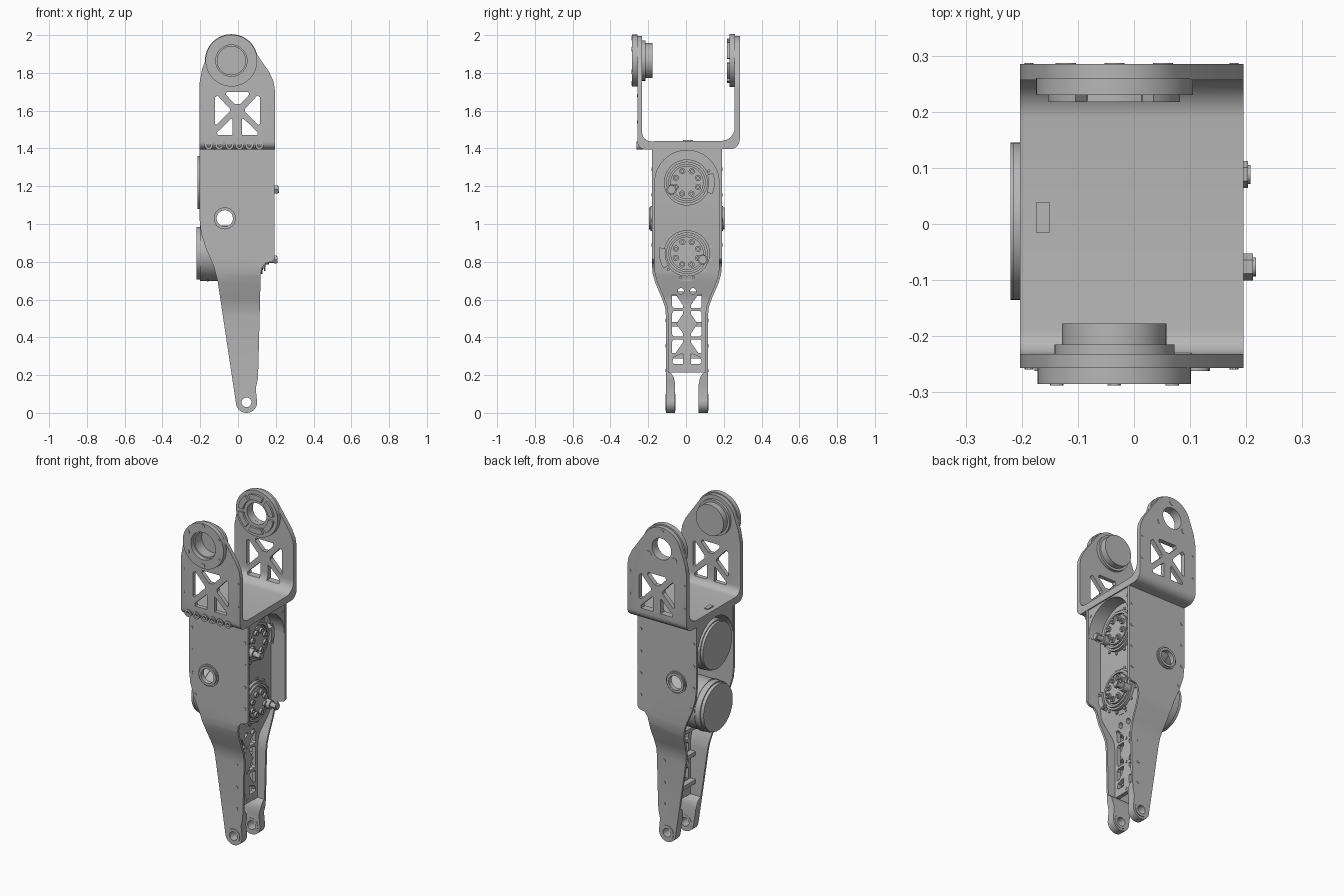
import bpy, bmesh
from math import sin, cos, pi, radians

cube = bpy.data.objects.get("Cube")
if cube:
    bpy.data.objects.remove(cube, do_unlink=True)

metal = bpy.data.materials.new("grey_metal")
metal.use_nodes = True
GREY = (0.47, 0.47, 0.47, 1)
metal.diffuse_color = GREY
metal.node_tree.nodes["Principled BSDF"].inputs["Base Color"].default_value = GREY

MID = 0.005                      # y of the link's middle plane
HEAD = (-0.035, 1.865)           # upper joint axis (x, z)
FOOT = (0.045, 0.056)            # lower joint axis (x, z)
MOTORS = (1.22, 0.845)           # motor axis heights
parts = []


def prism(name, pts, axis, a, b):
    """Extrude a 2D outline along x (points y,z) or y (points x,z)."""
    bm = bmesh.new()
    put = (lambda p, d: (d, p[0], p[1])) if axis == "x" else (lambda p, d: (p[0], d, p[1]))
    low = [bm.verts.new(put(p, a)) for p in pts]
    high = [bm.verts.new(put(p, b)) for p in pts]
    bm.faces.new(low)
    bm.faces.new(high)
    for i in range(len(pts)):
        j = (i + 1) % len(pts)
        bm.faces.new((low[i], low[j], high[j], high[i]))
    bmesh.ops.recalc_face_normals(bm, faces=bm.faces)
    mesh = bpy.data.meshes.new(name)
    bm.to_mesh(mesh)
    bm.free()
    mesh.materials.append(metal)
    ob = bpy.data.objects.new(name, mesh)
    bpy.context.collection.objects.link(ob)
    parts.append(ob)
    return ob


def arc(c, r, start, end, n):
    return [(c[0] + r * cos(radians(start + (end - start) * i / n)),
             c[1] + r * sin(radians(start + (end - start) * i / n))) for i in range(n + 1)]


def disc(name, c, r, axis, a, b, n=40):
    return prism(name, arc(c, r, 0, 360, n)[:-1], axis, a, b)


def rect(u0, u1, v0, v1):
    return [(u0, v0), (u1, v0), (u1, v1), (u0, v1)]


def boolean(ob, tool, mode="DIFFERENCE"):
    mod = ob.modifiers.new("cut", "BOOLEAN")
    mod.operation, mod.object, mod.solver = mode, tool, "EXACT"
    bpy.context.view_layer.objects.active = ob
    bpy.ops.object.modifier_apply(modifier=mod.name)
    parts.remove(tool)
    bpy.data.objects.remove(tool, do_unlink=True)


def ring(name, c, r, hole, axis, a, b, n=40):
    ob = disc(name, c, r, axis, a, b, n)
    boolean(ob, disc("cutter", c, hole, axis, a - 0.1, b + 0.1, n))
    return ob


def around(c, r, count, start=0):
    return arc(c, r, start, start + 360, count)[:-1]


# Upper U bracket: bent sheet trimmed to the lug outline
sheet = (arc((-0.217, 1.435), 0.04, 180, 270, 6) + arc((0.235, 1.447), 0.05, 270, 360, 6)
         + [(0.285, 2.1), (0.257, 2.1)] + arc((0.187, 1.51), 0.07, 0, -90, 8)
         + arc((-0.187, 1.483), 0.045, 270, 180, 6) + [(-0.232, 2.1), (-0.257, 2.1)])
bracket = prism("upper_bracket", sheet, "x", -0.5, 0.5)
lug = ([(-0.203, 1.3), (0.195, 1.3), (0.195, 1.71), (0.188, 1.755), (0.165, 1.805)]
       + arc(HEAD, 0.13, 33, 165, 20) + [(-0.19, 1.82), (-0.203, 1.75)])
boolean(bracket, prism("cutter", lug, "y", -1, 1), "INTERSECT")
windows = [[(-0.06, 1.7), (0.055, 1.7), (0.06, 1.685), (0.012, 1.635), (-0.017, 1.635), (-0.065, 1.685)]]
for s in (-1, 1):
    windows.append([(-0.003 + s * u, v) for u, v in
                    ((0.12, 1.67), (0.105, 1.68), (0.04, 1.61), (0.04, 1.595), (0.11, 1.525), (0.12, 1.53))])
    windows.append([(-0.003 + s * u, v) for u, v in
                    ((0.025, 1.56), (0.035, 1.555), (0.108, 1.485), (0.105, 1.47), (0.025, 1.47))])
for w in windows:
    boolean(bracket, prism("cutter", w, "y", -1, 1))
boolean(bracket, disc("cutter", HEAD, 0.083, "y", -0.5, 0))
boolean(bracket, disc("cutter", HEAD, 0.065, "y", 0, 0.5))

# Front joint flange with closed bearing cup
ring("front_flange", HEAD, 0.137, 0.083, "y", -0.285, -0.256, 48)
ring("front_cup_wall", HEAD, 0.093, 0.075, "y", -0.258, -0.19)
disc("front_cup_cap", HEAD, 0.093, "y", -0.192, -0.177)
ring("front_cup_collar", HEAD, 0.107, 0.09, "y", -0.234, -0.215)
for p in around(HEAD, 0.119, 6, 30):
    disc("flange_bolt", p, 0.012, "y", -0.288, -0.28, 12)

# Rear joint ring with segmented face
ring("rear_ring", HEAD, 0.14, 0.065, "y", 0.23, 0.26, 48)
for k in range(6):
    seg = arc(HEAD, 0.118, 60 * k + 6, 60 * k + 54, 8) + arc(HEAD, 0.085, 60 * k + 54, 60 * k + 6, 8)
    prism("rear_ring_segment", seg, "y", 0.217, 0.232)
for p in around(HEAD, 0.1, 3, 90):
    disc("rear_bolt", p, 0.018, "y", 0.28, 0.287, 16)

# Bolt row along the bracket bend, and edge screws on the lugs
for x in (-0.155, -0.1, -0.045, 0.008, 0.06, 0.113):
    ring("bend_bolt", (x, 1.416), 0.022, 0.01, "y", -0.262, -0.225, 16)
for x in (-0.187, 0.178):
    for z in (1.54, 1.68):
        disc("lug_screw", (x, z), 0.008, "y", -0.259, -0.25, 10)
        disc("lug_screw", (x, z), 0.008, "y", 0.28, 0.287, 10)

# Two long side plates: bent sheet trimmed to the link outline
outline = ([(-0.203, 1.4), (-0.203, 1.02), (-0.195, 0.95), (-0.17, 0.87), (-0.13, 0.78), (-0.108, 0.7)]
           + arc(FOOT, 0.056, 190, 370, 18)
           + [(0.094, 0.13), (0.105, 0.18), (0.108, 0.25), (0.12, 0.73), (0.127, 0.77), (0.145, 0.793),
              (0.18, 0.8), (0.193, 0.815), (0.193, 1.4)])
bend = [(0.185, 0.78), (0.181, 0.735), (0.168, 0.69), (0.132, 0.605), (0.116, 0.56), (0.111, 0.51)]
for s, side in ((-1, "front"), (1, "rear")):
    def y(d):
        return MID + s * d
    half = ([(0.185, 1.4)] + bend + [(0.11, -0.1), (0.062, -0.1), (0.062, 0.15), (0.07, 0.19), (0.085, 0.21), (0.097, 0.215)]
            + [(d - 0.014, z) for d, z in reversed(bend)] + [(0.171, 1.4)])
    plate = prism(side + "_side_plate", [(y(d), z) for d, z in half], "x", -0.5, 0.5)
    boolean(plate, prism("cutter", outline, "y", -1, 1), "INTERSECT")
    boolean(plate, disc("cutter", FOOT, 0.026, "y", -1, 1, 24))
    boolean(plate, disc("cutter", (-0.07, 1.03), 0.044, "y", -1, 1, 32))
    # Grommet, foot bush and screws on this plate
    lo, hi = sorted((y(0.178), y(0.192)))
    ring(side + "_grommet", (-0.07, 1.03), 0.066, 0.043, "y", lo, hi)
    lo, hi = sorted((y(0.192), y(0.2)))
    ring(side + "_grommet_lip", (-0.07, 1.03), 0.058, 0.043, "y", lo, hi)
    lo, hi = sorted((y(0.06), y(0.114)))
    ring(side + "_foot_bush", FOOT, 0.043, 0.026, "y", lo, hi, 28)
    screws = [(x, z, 0.185) for x in (-0.184, 0.172) for z in (1.29, 1.155, 1.02)]
    screws += [(-0.163, 0.89, 0.185), (0.172, 0.89, 0.185)] + [(0.066, z, 0.11) for z in (0.49, 0.355, 0.225)]
    for x, z, d in screws:
        lo, hi = sorted((y(d - 0.01), y(d + 0.003)))
        disc("plate_screw", (x, z), 0.009, "y", lo, hi, 10)

# Arched head block between the side plates
arch = prism("arch_block", rect(MID - 0.175, MID + 0.175, 1.22, 1.4), "x", -0.2, 0.188)
boolean(arch, disc("cutter", (MID, 1.22), 0.17, "x", -1, 1, 64))
for s in (-1, 1):
    disc("arch_screw", (MID + s * 0.155, 1.35), 0.009, "x", 0.18, 0.191, 10)

# Inner web with a lattice in its narrow lower half
web = prism("inner_web", [(0.1, 1.39), (0.1, 0.74), (0.06, 0.6), (0.06, 0.2),
                          (0.035, 0.2), (0.035, 0.61), (0.075, 0.75), (0.075, 1.39)], "y", -0.5, 0.5)
right = [(0.175, 1.4), (0.175, 0.73), (0.16, 0.685), (0.124, 0.605), (0.105, 0.55), (0.1, 0.215)]
boolean(web, prism("cutter", [(MID + d, z) for d, z in right]
                   + [(MID - d, z) for d, z in reversed(right)], "x", -1, 1), "INTERSECT")
for s in (-1, 1):
    boolean(web, disc("cutter", (MID + s * 0.032, 0.645), 0.016, "x", -1, 1, 16))
    for z in (0.555, 0.405):
        wedge = [(0.078, 0.07), (0.06, 0.07), (0.022, 0.015), (0.022, -0.002), (0.07, -0.002), (0.078, 0.008)]
        for flip in (1, -1):
            hole = [(MID + s * d, z - 0.008 + flip * (h + 0.01)) for d, h in wedge]
            boolean(web, prism("cutter", hole, "x", -1, 1))
    boolean(web, prism("cutter", [(MID + s * d, z) for d, z in
                                  ((0.022, 0.26), (0.07, 0.26), (0.078, 0.27), (0.07, 0.295), (0.022, 0.315))], "x", -1, 1))
for z in (0.645, 0.555, 0.405, 0.235):
    disc("web_screw", (MID, z), 0.009, "x", 0.055, 0.064, 10)
for z in (0.63, 0.47, 0.3):
    prism("rear_rib", rect(MID - 0.1, MID + 0.1, z - 0.012, z + 0.012), "x", 0.0, 0.037)

# Two motors: housing, rear cap and bolted output face
for z, turn, reach in zip(MOTORS, (205, 338), (0.217, 0.208)):
    c = (MID, z)
    disc("motor_housing", c, 0.147, "x", -0.2, 0.09, 64)
    disc("motor_cap", c, 0.14, "x", -0.22 if z < 1 else -0.215, -0.19, 64)
    ring("motor_seam", c, 0.15, 0.14, "x", -0.165, -0.155, 64)
    disc("output_base", c, 0.122, "x", 0.09, 0.118, 48)
    ring("output_rim", c, 0.11, 0.096, "x", 0.117, 0.13, 48)
    disc("output_hub", c, 0.088, "x", 0.117, 0.132, 40)
    for p in around(c, 0.064, 8, 22):
        ring("hub_bolt", p, 0.016, 0.007, "x", 0.125, 0.145, 14)
    for p in around(c, 0.133, 12, 15):
        disc("rim_screw", p, 0.009, "x", 0.095, 0.106, 10)
    # Cable gland and curved connector opposite it
    gland = around(c, 0.09, 1, turn)[0]
    disc("gland_body", gland, 0.027, "x", 0.115, 0.165, 20)
    disc("gland_stem", gland, 0.017, "x", 0.16, reach, 16)
    disc("gland_nut", gland, 0.024, "x", 0.19, reach - 0.005, 6)
    a = turn + 130 if z > 1 else turn - 170
    tab = arc(c, 0.147, a, a + 45, 8) + arc(c, 0.115, a + 45, a, 8)
    prism("curved_connector", tab, "x", 0.1, 0.14)
    for p in around(c, 0.131, 8, a + 8)[:2]:
        disc("connector_screw", p, 0.008, "x", 0.138, 0.146, 10)

# Small block on the bracket floor
prism("floor_clip", rect(-0.175, -0.15, 1.435, 1.445), "y", -0.015, 0.038)

# Smooth curved walls, keep edges sharp
bpy.ops.object.select_all(action="DESELECT")
for ob in parts:
    ob.select_set(True)
bpy.context.view_layer.objects.active = parts[0]
bpy.ops.object.shade_smooth_by_angle(angle=radians(30))
